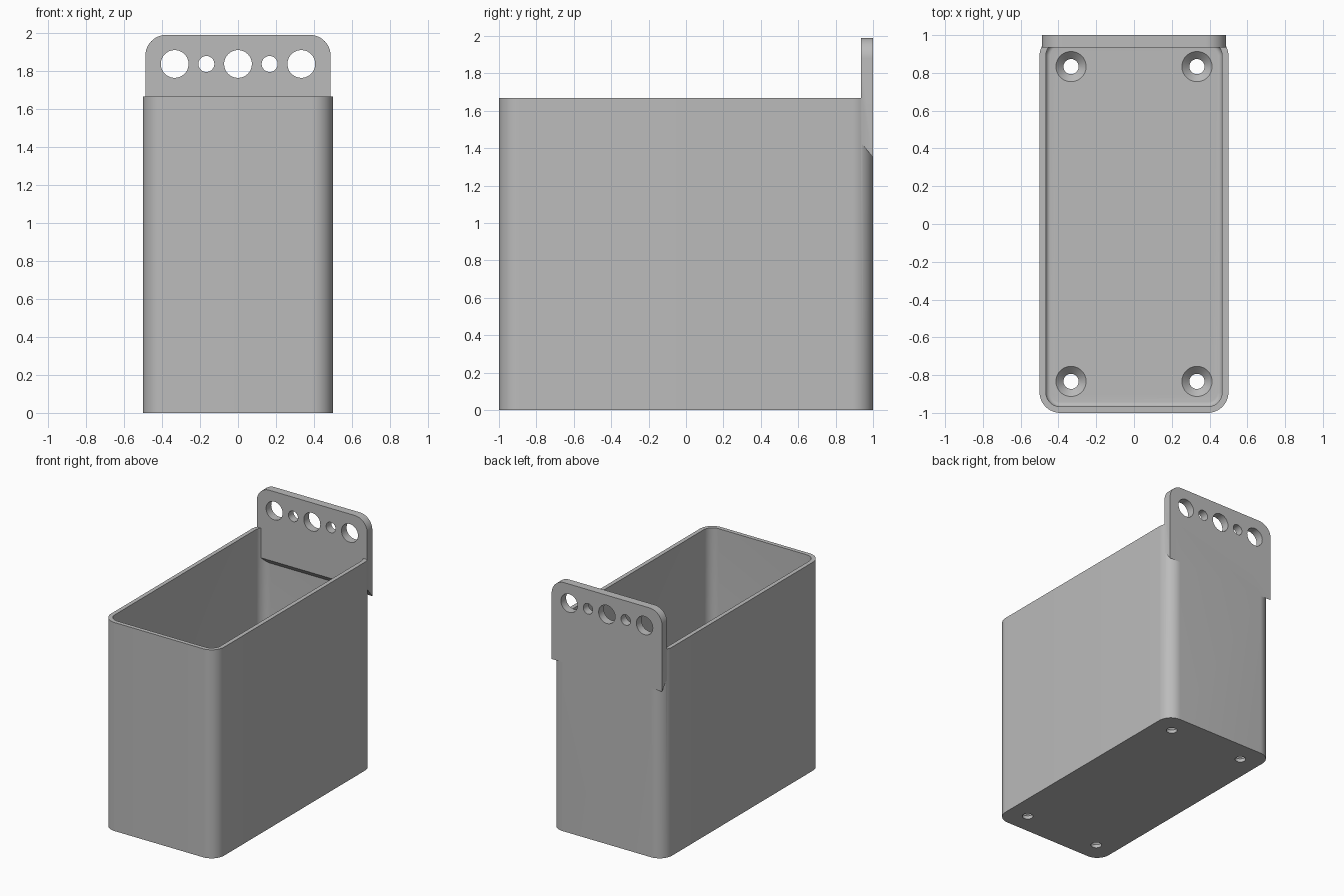
import bpy, bmesh, math
from mathutils import Matrix

cube = bpy.data.objects.get("Cube")
if cube:
    bpy.data.objects.remove(cube, do_unlink=True)

grey = bpy.data.materials.new("plain grey")
grey.use_nodes = True
colour = (0.5, 0.5, 0.5, 1)
grey.diffuse_color = colour
grey.node_tree.nodes["Principled BSDF"].inputs["Base Color"].default_value = colour

WALL, FLOOR, HEIGHT = 0.033, 0.067, 1.667
THICK = 0.065


def make_object(name, bm):
    bmesh.ops.recalc_face_normals(bm, faces=bm.faces)
    mesh = bpy.data.meshes.new(name)
    bm.to_mesh(mesh)
    bm.free()
    mesh.materials.append(grey)
    obj = bpy.data.objects.new(name, mesh)
    bpy.context.collection.objects.link(obj)
    return obj


def arc(cx, cy, r, start, steps=12):
    angles = [start + math.pi / 2 * i / steps for i in range(steps + 1)]
    return [(cx + r * math.cos(a), cy + r * math.sin(a)) for a in angles]


def rounded_rect(hx, hy, r):
    corners = [(1, 1), (-1, 1), (-1, -1), (1, -1)]
    return [p for i, (sx, sy) in enumerate(corners)
            for p in arc(sx * (hx - r), sy * (hy - r), r, i * math.pi / 2)]


def loft(name, rings):
    """Skin a list of equal-length point rings and cap both ends."""
    bm = bmesh.new()
    loops = [[bm.verts.new(p) for p in ring] for ring in rings]
    for a, b in zip(loops, loops[1:]):
        for i in range(len(a)):
            j = (i + 1) % len(a)
            bm.faces.new((a[i], a[j], b[j], b[i]))
    bm.faces.new(loops[0])
    bm.faces.new(loops[-1])
    return make_object(name, bm)


def boolean(target, tool, operation):
    mod = target.modifiers.new(operation.lower(), 'BOOLEAN')
    mod.operation, mod.object, mod.solver = operation, tool, 'EXACT'
    bpy.context.view_layer.objects.active = target
    bpy.ops.object.modifier_apply(modifier=mod.name)
    bpy.data.objects.remove(tool, do_unlink=True)


def cone(bm, r1, r2, depth, matrix):
    bmesh.ops.create_cone(bm, cap_ends=True, segments=48, radius1=r1,
                          radius2=r2, depth=depth, matrix=matrix)


# Open bin: outer shell, rim, inner wall, filleted floor
def ring(inset, z):
    return [(x, y, z) for x, y in
            rounded_rect(0.5 - inset, 1 - inset, 0.11 - inset)]


FILLET = 0.025
rings = [ring(0, 0), ring(0, HEIGHT), ring(WALL, HEIGHT)]
for i in range(7):
    a = math.pi / 2 * i / 6
    rings.append(ring(WALL + FILLET * (1 - math.cos(a)),
                      FLOOR + FILLET * (1 - math.sin(a))))
container = loft("container", rings)

# Hanging plate with rounded top corners and a sloping underside
HALF, TOP, R = 0.488, 1.99, 0.11
top = arc(HALF - R, TOP - R, R, 0) + arc(R - HALF, TOP - R, R, math.pi / 2)


def plate_ring(y, bottom):
    outline = [(HALF, bottom)] + top + [(-HALF, bottom)]
    return [(x, y, z) for x, z in outline]


plate = loft("hanging_plate", [plate_ring(1 - THICK, 1.43), plate_ring(1, 1.35)])

# Row of hanging holes
bm = bmesh.new()
for i in range(-2, 3):
    r = 0.042 if i % 2 else 0.073
    cone(bm, r, r, 0.4, Matrix.Translation((i / 6, 1, 1.837))
         @ Matrix.Rotation(math.pi / 2, 4, 'X'))
boolean(plate, make_object("hanging_hole_cutter", bm), 'DIFFERENCE')
boolean(container, plate, 'UNION')

# Countersunk screw holes in the floor
for sx in (-1, 1):
    for sy in (-1, 1):
        x, y = sx / 3, sy * 5 / 6
        bm = bmesh.new()
        cone(bm, 0.04, 0.04, 0.4, Matrix.Translation((x, y, 0)))
        boolean(container, make_object("screw_hole_cutter", bm), 'DIFFERENCE')
        bm = bmesh.new()
        cone(bm, 0.04, 0.09, 0.05, Matrix.Translation((x, y, FLOOR - 0.015)))
        boolean(container, make_object("countersink_cutter", bm), 'DIFFERENCE')

bpy.ops.object.select_all(action='DESELECT')
container.select_set(True)
bpy.context.view_layer.objects.active = container
bpy.ops.object.shade_smooth_by_angle(angle=math.radians(30))
